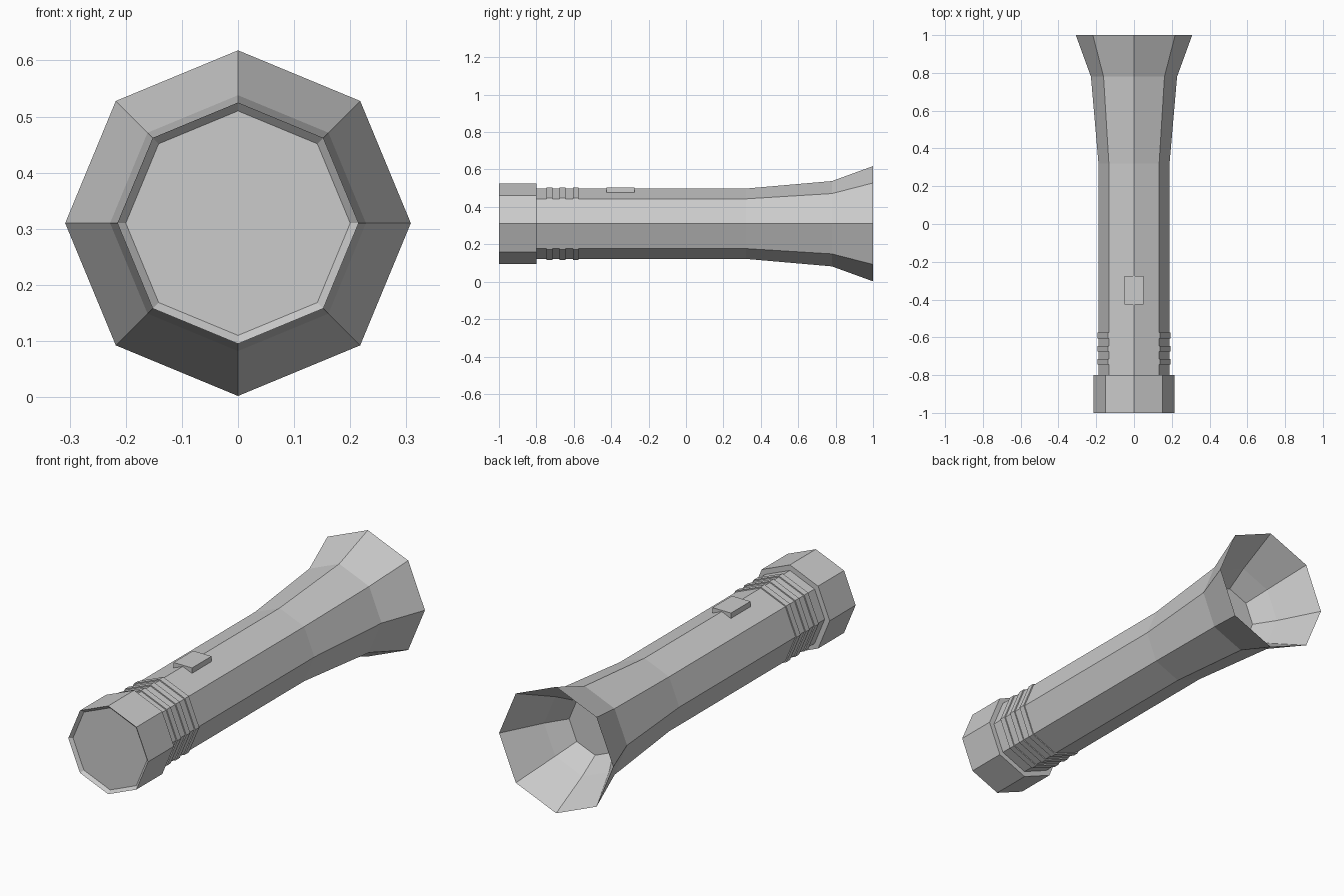
import bpy, bmesh
from math import sin, cos, tau

if "Cube" in bpy.data.objects:
    bpy.data.objects.remove(bpy.data.objects["Cube"])

SIDES = 8
CENTRE_Z = 0.31


def lathe(name, profile, cap_start=False, cap_end=False, closed=False):
    """Sweep (y, radius) points round the y axis as an octagon with corners at top and sides."""
    bm = bmesh.new()
    rings = [[bm.verts.new((r * cos(tau * i / SIDES), y, CENTRE_Z + r * sin(tau * i / SIDES)))
              for i in range(SIDES)] for y, r in profile]
    pairs = list(zip(rings, rings[1:]))
    if closed:
        pairs.append((rings[-1], rings[0]))
    for a, b in pairs:
        for i in range(SIDES):
            j = (i + 1) % SIDES
            bm.faces.new((a[i], a[j], b[j], b[i]))
    if cap_start:
        bm.faces.new(rings[0])
    if cap_end:
        bm.faces.new(rings[-1])
    bmesh.ops.recalc_face_normals(bm, faces=bm.faces)
    mesh = bpy.data.meshes.new(name)
    bm.to_mesh(mesh)
    bm.free()
    obj = bpy.data.objects.new(name, mesh)
    bpy.context.collection.objects.link(obj)
    return obj


# barrel flaring into the head, then the stepped reflector inside it
lathe("barrel_and_head", [
    (-0.80, 0.188), (0.32, 0.188), (0.78, 0.228), (1.00, 0.308),
    (0.80, 0.205), (0.70, 0.14)], cap_start=True, cap_end=True)

# tail cap with a shallow dished end
lathe("tail_cap", [(-0.985, 0.20), (-1.00, 0.215), (-0.80, 0.215)],
      cap_start=True, cap_end=True)

# grip ridges
for k in range(3):
    y = -0.59 - 0.07 * k
    lathe(f"grip_ridge_{k + 1}", [
        (y - 0.015, 0.18), (y - 0.015, 0.194), (y + 0.015, 0.194), (y + 0.015, 0.18)],
        closed=True)

# sliding switch on the top edge
bpy.ops.mesh.primitive_cube_add(size=1, location=(0, -0.35, 0.491))
switch = bpy.context.object
switch.name = "switch"
switch.scale = (0.10, 0.15, 0.026)
